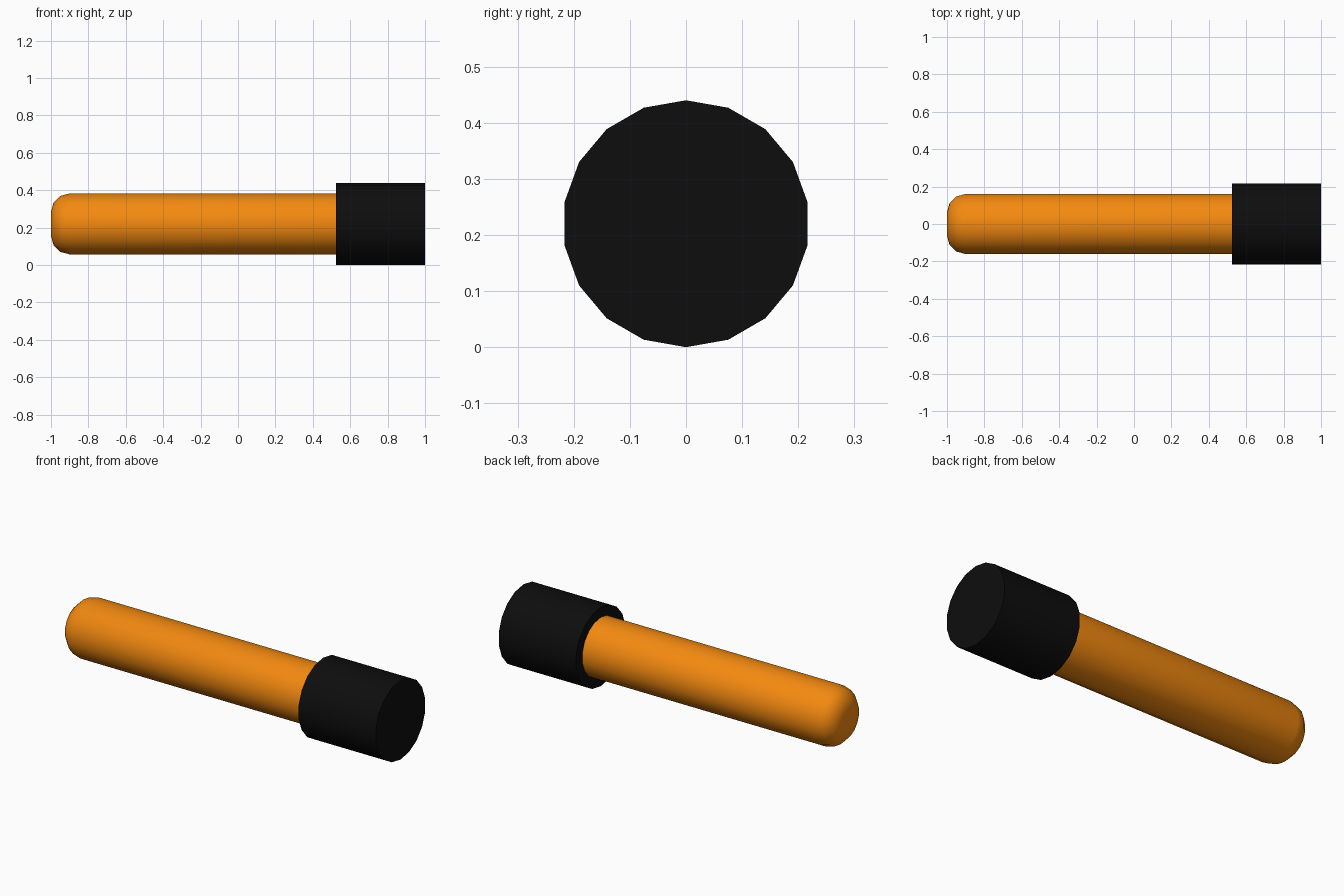
import bpy, bmesh, math

if "Cube" in bpy.data.objects:
    bpy.data.objects.remove(bpy.data.objects["Cube"])

SIDES = 18
AXIS_Z = 0.22


def material(name, color):
    m = bpy.data.materials.new(name)
    m.diffuse_color = color
    m.use_nodes = True
    m.node_tree.nodes["Principled BSDF"].inputs["Base Color"].default_value = m.diffuse_color
    return m


def lathe_x(name, profile, mat):
    """Closed solid turned about the x axis from (x, radius) points."""
    bm = bmesh.new()
    rings = []
    for x, r in profile:
        ring = []
        for i in range(SIDES):
            a = 2 * math.pi * i / SIDES
            ring.append(bm.verts.new((x, r * math.sin(a), AXIS_Z + r * math.cos(a))))
        rings.append(ring)
    for a, b in zip(rings, rings[1:]):
        for i in range(SIDES):
            j = (i + 1) % SIDES
            bm.faces.new((a[i], a[j], b[j], b[i]))
    bm.faces.new(rings[0])
    bm.faces.new(rings[-1])
    bmesh.ops.recalc_face_normals(bm, faces=bm.faces)
    mesh = bpy.data.meshes.new(name)
    bm.to_mesh(mesh)
    bm.free()
    mesh.materials.append(mat)
    obj = bpy.data.objects.new(name, mesh)
    bpy.context.collection.objects.link(obj)
    bpy.ops.object.select_all(action='DESELECT')
    obj.select_set(True)
    bpy.context.view_layer.objects.active = obj
    bpy.ops.object.shade_smooth_by_angle(angle=math.radians(35))
    return obj


# Orange tube with a three-step rounded end
R, ROUND = 0.163, 0.10
tube = [(-1 + ROUND * (1 - math.cos(t)), R - ROUND * (1 - math.sin(t)))
        for t in (math.radians(30 * k) for k in range(4))]
tube.append((0.53, R))
lathe_x("tube_body", tube, material("orange", (0.9, 0.25, 0.005, 1)))

# Black cap
lathe_x("cap", [(0.525, 0.22), (1.0, 0.22)], material("black", (0.004, 0.004, 0.004, 1)))
